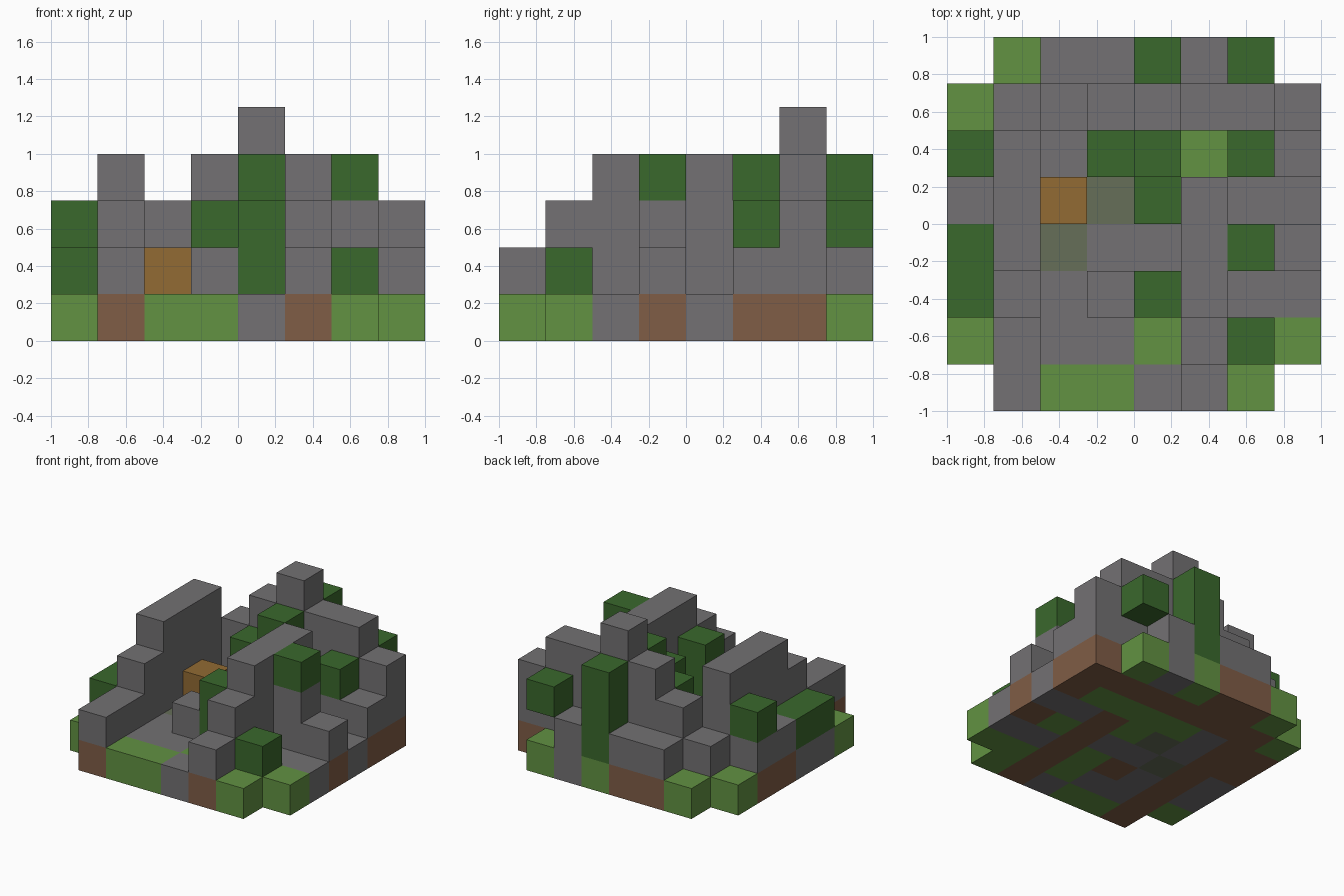
import bpy
import bmesh
from mathutils import Vector

UNIT = 0.25   # edge length of one block
HALF = 4      # blocks from the centre to the border

cube = bpy.data.objects.get("Cube")
if cube:
    bpy.data.objects.remove(cube, do_unlink=True)


def to_linear(value):
    value /= 255
    return value / 12.92 if value <= 0.04045 else ((value + 0.055) / 1.055) ** 2.4


def make_material(name, red, green, blue):
    colour = (to_linear(red), to_linear(green), to_linear(blue), 1)
    material = bpy.data.materials.new(name)
    material.use_nodes = True
    material.diffuse_color = colour
    shader = material.node_tree.nodes["Principled BSDF"]
    shader.inputs["Base Color"].default_value = colour
    shader.inputs["Roughness"].default_value = 0.9
    return material


stone = make_material("grey stone", 115, 113, 115)
earth = make_material("brown earth", 128, 93, 70)
grass = make_material("light green grass", 98, 146, 66)
leaves = make_material("dark green leaves", 58, 104, 44)
moss = make_material("mossy stone", 102, 110, 88)
wood = make_material("golden wood", 146, 107, 51)

cells = {}    # block position -> part name
parts = {}    # part name -> material


def part(name, material, *boxes):
    """Claim blocks for a part; a box is a corner followed by its size."""
    parts[name] = material
    for x, y, z, width, depth, height in boxes:
        for i in range(x, x + width):
            for j in range(y, y + depth):
                for k in range(z, z + height):
                    cells[i, j, k] = name


def ground_patch(name, material, *spots):
    part(name, material, *[(x, y, 0, 1, 1, 1) for x, y in spots])


def build_part(name, material):
    """Make the outer faces of a part and join the flat ones."""
    bm = bmesh.new()
    for cell, owner in cells.items():
        if owner != name:
            continue
        for axis in range(3):
            for side in (-1, 1):
                normal = Vector((0, 0, 0))
                normal[axis] = side
                if tuple(int(c + n) for c, n in zip(cell, normal)) in cells:
                    continue
                u = Vector((0, 0, 0))
                u[(axis + 1) % 3] = 0.5
                v = normal.cross(u)
                middle = Vector(cell) + Vector((0.5, 0.5, 0.5)) + normal / 2
                corners = (middle - u - v, middle + u - v, middle + u + v, middle - u + v)
                shift = Vector((HALF, HALF, 0))
                bm.faces.new([bm.verts.new((c - shift) * UNIT) for c in corners])
    bmesh.ops.remove_doubles(bm, verts=bm.verts[:], dist=0.001)
    bmesh.ops.dissolve_limit(bm, angle_limit=0.01, verts=bm.verts[:], edges=bm.edges[:])
    mesh = bpy.data.meshes.new(name)
    bm.to_mesh(mesh)
    bm.free()
    mesh.materials.append(material)
    bpy.context.collection.objects.link(bpy.data.objects.new(name, mesh))


# Ground layer: stone floor with earth under the walls and grass patches
part("stone_floor", stone, (1, 0, 0, 6, 8, 1), (0, 1, 0, 8, 6, 1))
part("earth_footing", earth, (1, 0, 0, 1, 7, 1), (5, 0, 0, 1, 5, 1),
     (1, 6, 0, 7, 1, 1), (2, 7, 0, 2, 1, 1), (0, 4, 0, 1, 2, 1))
ground_patch("earth_patches", earth, (7, 3), (7, 5), (3, 2))
ground_patch("outer_grass", grass, (0, 1), (0, 6), (1, 7), (2, 0), (3, 0),
             (6, 0), (7, 1), (6, 7), (4, 7))
ground_patch("inner_grass", grass, (4, 1), (4, 2), (4, 4), (4, 5), (3, 5),
             (5, 5), (6, 1), (6, 3), (6, 5))
ground_patch("mossy_floor", moss, (2, 3), (3, 4))

# Stepped ruined walls
part("right_wall", stone, (1, 0, 1, 1, 7, 1), (1, 2, 2, 1, 4, 1), (1, 3, 3, 1, 3, 1))
part("left_wall", stone, (5, 0, 1, 1, 5, 1), (5, 1, 2, 1, 4, 1), (5, 2, 3, 1, 3, 1))
part("back_wall", stone, (2, 6, 1, 6, 1, 2), (3, 6, 3, 4, 1, 1), (4, 6, 4, 1, 1, 1))

# Loose masonry around the walls
part("back_ledge", stone, (2, 7, 1, 2, 1, 1), (5, 7, 1, 1, 1, 1))
part("side_ledge", stone, (0, 4, 1, 1, 2, 1))
part("left_buttress", stone, (6, 3, 1, 1, 1, 2), (7, 3, 1, 1, 1, 1), (6, 5, 1, 2, 1, 1))
part("inner_block", stone, (3, 2, 1, 1, 1, 1))

# Foliage growing on and against the walls
part("right_bush", leaves, (0, 2, 1, 1, 2, 1))
part("right_wall_leaves", leaves, (0, 5, 2, 1, 1, 1))
part("back_climber", leaves, (4, 7, 1, 1, 1, 3))
part("back_wall_leaves", leaves, (6, 7, 2, 1, 1, 1))
part("front_bush", leaves, (6, 1, 1, 1, 1, 1))
part("buttress_leaves", leaves, (6, 3, 3, 1, 1, 1), (6, 5, 2, 1, 1, 1))
part("inner_bush", leaves, (4, 2, 1, 1, 1, 2))
part("corner_climber", leaves, (4, 4, 1, 1, 1, 2), (4, 5, 1, 1, 1, 3), (3, 5, 1, 1, 1, 2))

# Wooden chest inside the ruin
part("chest", wood, (2, 4, 1, 1, 1, 1))

for part_name, part_material in parts.items():
    build_part(part_name, part_material)
